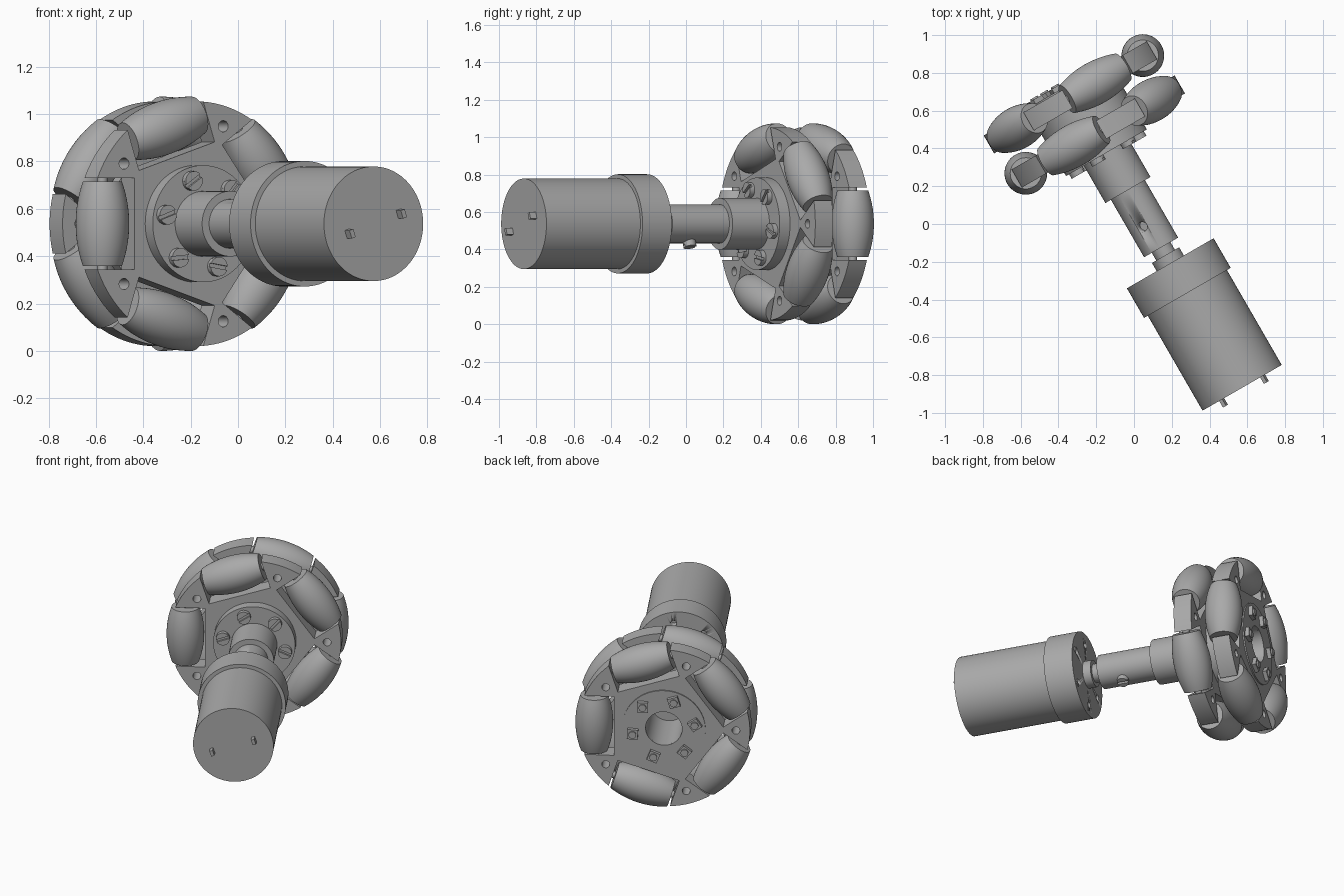
import bpy, bmesh
from math import pi, cos, sin, sqrt, radians
from mathutils import Matrix, Vector

if "Cube" in bpy.data.objects:
    bpy.data.objects.remove(bpy.data.objects["Cube"], do_unlink=True)

GREY = (0.4, 0.4, 0.4, 1)
grey = bpy.data.materials.new("plain grey")
grey.use_nodes = True
grey.diffuse_color = GREY
grey.node_tree.nodes["Principled BSDF"].inputs["Base Color"].default_value = GREY

# Assembly frame: drive axis along local Y, motor towards -Y
T, R = Matrix.Translation, Matrix.Rotation
FRAME = T((0.054, 0.031, 0.537)) @ R(radians(30), 4, 'Z')
TILT = radians(18.6)
WHEEL_R, ROLLER_R, ROLLER_HALF = 0.537, 0.113, 0.178
ROLLER_RING = WHEEL_R - ROLLER_R


def around(angle, radius, y=0):
    """Matrix at a radius and angle around the drive axis, X pointing outwards."""
    return T((0, y, 0)) @ R(-angle, 4, 'Y') @ T((radius, 0, 0))


def finish(name, bm, matrix):
    bmesh.ops.recalc_face_normals(bm, faces=bm.faces)
    mesh = bpy.data.meshes.new(name)
    bm.to_mesh(mesh)
    bm.free()
    mesh.materials.append(grey)
    ob = bpy.data.objects.new(name, mesh)
    bpy.context.collection.objects.link(ob)
    ob.matrix_world = FRAME @ matrix
    bpy.ops.object.select_all(action='DESELECT')
    ob.select_set(True)
    bpy.context.view_layer.objects.active = ob
    bpy.ops.object.shade_smooth_by_angle(angle=radians(30))
    return ob


def lathe(name, profile, matrix=Matrix(), steps=64):
    """Spin (radius, y) points around Y."""
    bm = bmesh.new()
    vs = [bm.verts.new((r, y, 0)) for r, y in profile]
    es = [bm.edges.new(p) for p in zip(vs, vs[1:])]
    bmesh.ops.spin(bm, geom=vs + es, cent=(0, 0, 0), axis=(0, 1, 0),
                   angle=2 * pi, steps=steps, use_duplicate=False)
    bmesh.ops.remove_doubles(bm, verts=bm.verts, dist=1e-5)
    return finish(name, bm, matrix)


def rod(name, r, y0, y1, matrix=Matrix(), steps=48):
    return lathe(name, [(0, y0), (r, y0), (r, y1), (0, y1)], matrix, steps)


def prism(name, loops, y0, y1, matrix=Matrix()):
    """Extrude an outline with holes, given as (x, z) loops, along Y."""
    bm = bmesh.new()
    for loop in loops:
        vs = [bm.verts.new((x, y0, z)) for x, z in loop]
        for a, b in zip(vs, vs[1:] + vs[:1]):
            bm.edges.new((a, b))
    bmesh.ops.triangle_fill(bm, edges=bm.edges[:], use_beauty=True)
    ext = bmesh.ops.extrude_face_region(bm, geom=bm.faces[:], use_keep_orig=True)
    moved = [v for v in ext["geom"] if isinstance(v, bmesh.types.BMVert)]
    bmesh.ops.translate(bm, verts=moved, vec=(0, y1 - y0, 0))
    return finish(name, bm, matrix)


def arc(r, a0, a1, n, cx=0, cz=0):
    return [(cx + r * cos(a0 + (a1 - a0) * i / n), cz + r * sin(a0 + (a1 - a0) * i / n))
            for i in range(n + 1)]


def circle(r, n, cx=0, cz=0):
    return arc(r, 0, 2 * pi, n, cx, cz)[:-1]


def box(w, h):
    return [(-w, -h), (w, -h), (w, h), (-w, h)]


def drill(target, cutters):
    for c in cutters:
        mod = target.modifiers.new("drill", 'BOOLEAN')
        mod.object, mod.operation, mod.solver = c, 'DIFFERENCE', 'EXACT'
        bpy.context.view_layer.objects.active = target
        bpy.ops.object.modifier_apply(modifier=mod.name)
        bpy.data.objects.remove(c, do_unlink=True)


def slotted_screw(name, r, depth, matrix):
    """Round head facing -Y with a straight slot, made of a base and two halves."""
    rod(name + "_base", r, -depth * 0.5, 0.01, matrix, 24)
    for side in (0, pi):
        prism(name + "_half", [arc(r, side + 0.2, side + pi - 0.2, 12)],
              -depth, -depth * 0.5, matrix)


# Motor can, gearbox and terminals
rod("motor_can", 0.242, -1.037, -0.45, steps=96)
gearbox = rod("gearbox", 0.265, -0.457, -0.276, steps=96)
drill(gearbox, [rod("cutter", 0.02, -0.33, -0.2, around(TILT + k * pi / 3, 0.19), 16)
                for k in range(6)])
rod("gearbox_boss", 0.083, -0.28, -0.226)
for side in (0, pi):
    prism("motor_terminal", [box(0.01, 0.018)], -1.077, -1.03,
          R(-TILT, 4, 'Y') @ T((0.132 * cos(side), 0, 0)))
rod("output_shaft", 0.057, -0.25, -0.1)

# Coupler with wide collar and flange
coupler = lathe("coupler", [(0, -0.179), (0.104, -0.179), (0.104, 0.172), (0.138, 0.172),
                            (0.138, 0.4), (0.247, 0.4), (0.247, 0.464), (0, 0.464)], steps=96)
outward = R(pi / 2, 4, 'Z')
drill(coupler, [rod("cutter", 0.027, -0.05, 0.05,
                    around(pi / 2 + TILT, 0.1, -0.035) @ outward, 24)])
slotted_screw("set_screw", 0.035, 0.034, around(-pi / 2 + TILT, 0.097, -0.035) @ outward)

# Flange screws and their square nuts on the back
for k in range(6):
    a = TILT + pi / 6 + k * pi / 3
    slotted_screw("flange_screw", 0.041, 0.028, around(a, 0.191, 0.4) @ R(k * 1.3, 4, 'Y'))
    prism("square_nut", [box(0.032, 0.032)], 0.805, 0.836,
          around(a, 0.191) @ R(a + k * 0.3, 4, 'Y'))
    rod("screw_tip", 0.023, 0.8, 0.845, around(a, 0.191), 20)

# Hub rings between and behind the wheel plates
for name, y0, y1 in (("hub_spacer", 0.57, 0.7), ("back_disc", 0.8, 0.812)):
    lathe(name, [(0.11, y0), (0.25, y0), (0.25, y1), (0.11, y1), (0.11, y0)], steps=72)

# Two rows of five rollers, each in a slotted plate
SLOT, FLOOR, PLATE_R = 0.194, 0.3, 0.517
corner = sqrt(PLATE_R ** 2 - SLOT ** 2)
slot_angle = Vector((corner, SLOT)).angle_signed(Vector((1, 0)))
bow = [(sqrt(WHEEL_R ** 2 - y * y) - ROLLER_RING, y)
       for y in (ROLLER_HALF * i / 8 for i in range(-8, 9))]
roller_profile = [(0, -ROLLER_HALF)] + bow + [(0, ROLLER_HALF)]

for row, y, start in (("front", 0.519, pi), ("back", 0.749, 0)):
    outline, holes = [], [circle(0.11, 48)]
    for k in range(5):
        a = start + k * 2 * pi / 5
        for x, z in ((FLOOR, -SLOT), (FLOOR, SLOT)):
            outline.append((x * cos(a) - z * sin(a), x * sin(a) + z * cos(a)))
        s = abs(slot_angle)
        outline += arc(PLATE_R, a + s, a + 2 * pi / 5 - s, 10)
        mid = a + pi / 5
        holes.append(circle(0.024, 20, 0.433 * cos(mid), 0.433 * sin(mid)))
        along = around(a, ROLLER_RING, y) @ R(pi / 2, 4, 'X')
        lathe(row + "_roller", roller_profile, along, 48)
        rod(row + "_roller_pin", 0.022, -0.21, 0.21, along, 16)
    prism(row + "_wheel_plate", [outline] + holes, y - 0.055, y + 0.055)
